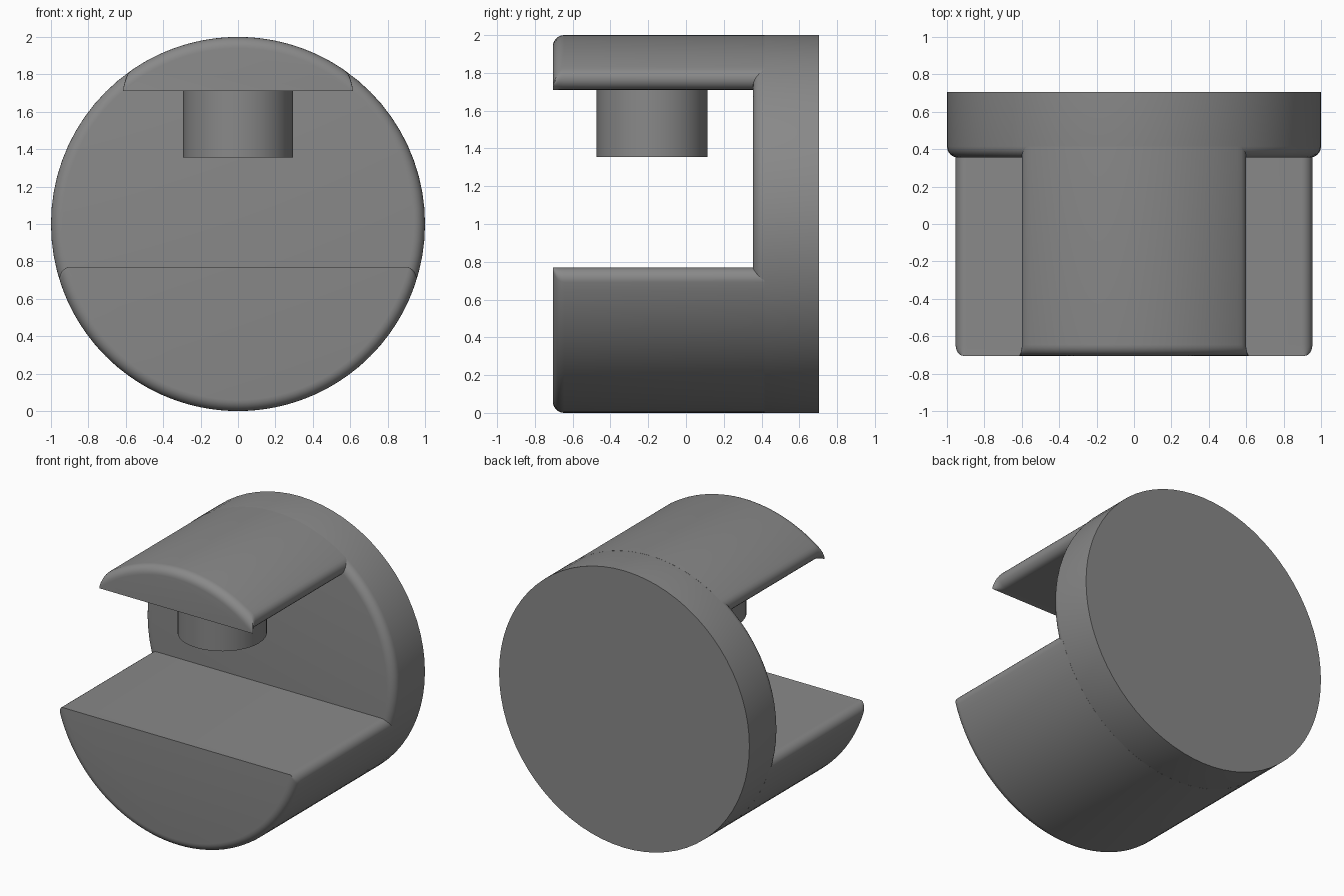
import bpy, bmesh, math

if "Cube" in bpy.data.objects:
    bpy.data.objects.remove(bpy.data.objects["Cube"], do_unlink=True)

FRONT, STEP, BACK = -0.705, 0.355, 0.705
FILLET = 0.06
ROUND_STEPS = 6

grey = bpy.data.materials.new("mid grey")
grey.use_nodes = True
colour = (0.25, 0.25, 0.25, 1)
grey.diffuse_color = colour
grey.node_tree.nodes["Principled BSDF"].inputs["Base Color"].default_value = colour


def arc(cx, cz, r, start, end, n):
    return [(cx + r * math.cos(start + (end - start) * i / n),
             cz + r * math.sin(start + (end - start) * i / n)) for i in range(n + 1)]


def disc_outline(inset):
    return arc(0, 0, 1 - inset, 0, math.tau, 72)[:-1]


def segment_outline(chord, inset):
    """Circle segment above a chord, with both corners rounded."""
    r = max(FILLET - inset, 0.0005)
    cz = chord + r
    reach = 1 - inset - r
    cx = math.sqrt(reach ** 2 - cz ** 2)
    a = math.atan2(cz, cx)
    right = arc(cx, cz, r, -math.pi / 2, a, 8)
    crown = arc(0, 0, 1 - inset, a, math.pi - a, 48)[1:-1]
    left = [(-x, z) for x, z in reversed(right)]
    return right + crown + left


def loft(name, outline, front, back, flip=1):
    """Extrude an outline along y, rounding over the front rim."""
    bm = bmesh.new()
    levels = []
    for i in range(ROUND_STEPS + 1):
        t = math.pi / 2 * i / ROUND_STEPS
        levels.append((FILLET * (1 - math.sin(t)), front + FILLET * (1 - math.cos(t))))
    if back > levels[-1][1] + 0.001:
        levels.append((0, back))
    rings = [[bm.verts.new((x, y, 1 + flip * z)) for x, z in outline(inset)]
             for inset, y in levels]
    for a, b in zip(rings, rings[1:]):
        for i in range(len(a)):
            j = (i + 1) % len(a)
            bm.faces.new((a[i], a[j], b[j], b[i]))
    bm.faces.new(rings[0])
    bm.faces.new(rings[-1])
    return finish(name, bm)


def finish(name, bm):
    bmesh.ops.recalc_face_normals(bm, faces=bm.faces)
    mesh = bpy.data.meshes.new(name)
    bm.to_mesh(mesh)
    bm.free()
    mesh.materials.append(grey)
    obj = bpy.data.objects.new(name, mesh)
    bpy.context.collection.objects.link(obj)
    bpy.ops.object.select_all(action="DESELECT")
    bpy.context.view_layer.objects.active = obj
    obj.select_set(True)
    bpy.ops.object.shade_smooth_by_angle(angle=math.radians(25))
    return obj


# Round back plate
loft("back_plate", disc_outline, STEP, BACK)

# Upper and lower arms, meeting the plate where its rounded rim ends
loft("upper_arm", lambda d: segment_outline(0.71, d), FRONT, STEP + FILLET)
loft("lower_arm", lambda d: segment_outline(0.23, d), FRONT, STEP + FILLET, flip=-1)

# Short peg hanging under the upper arm
bm = bmesh.new()
bmesh.ops.create_cone(bm, cap_ends=True, segments=40, radius1=0.293, radius2=0.293, depth=0.375)
bmesh.ops.translate(bm, verts=bm.verts, vec=(0, -0.18, 1.355 + 0.375 / 2))
finish("peg", bm)
